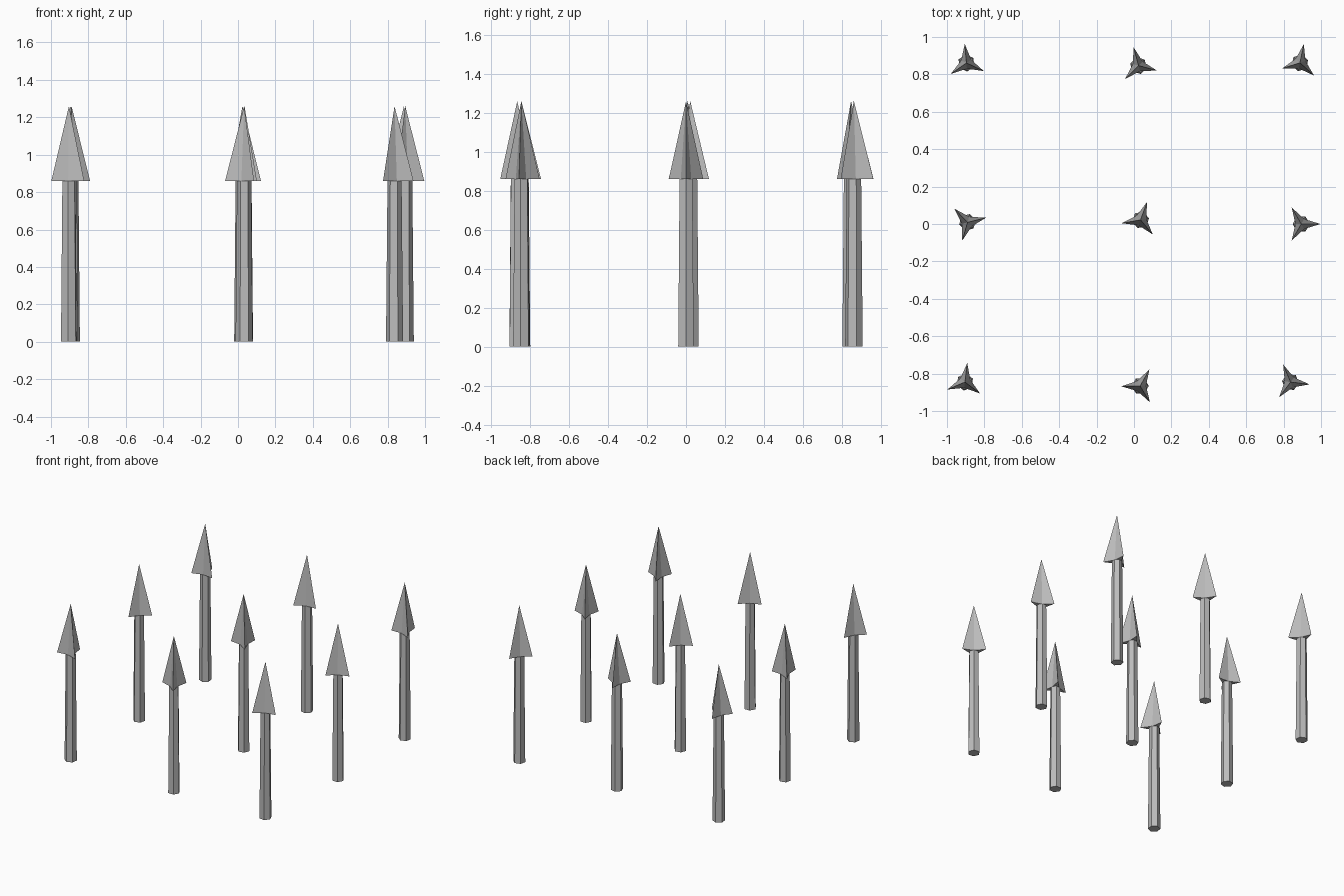
import bpy
import bmesh
from math import radians, cos, sin

cube = bpy.data.objects.get("Cube")
if cube:
    bpy.data.objects.remove(cube, do_unlink=True)

HEAD_BASE, TIP = 0.86, 1.26

metal = bpy.data.materials.new("grey_metal")
metal.use_nodes = True
grey = (0.5, 0.5, 0.5, 1)
metal.diffuse_color = grey
metal.node_tree.nodes["Principled BSDF"].inputs["Base Color"].default_value = grey


def add_object(name, bm, place, turn):
    bmesh.ops.recalc_face_normals(bm, faces=bm.faces)
    mesh = bpy.data.meshes.new(name)
    bm.to_mesh(mesh)
    bm.free()
    mesh.materials.append(metal)
    obj = bpy.data.objects.new(name, mesh)
    obj.location = (*place, 0)
    obj.rotation_euler.z = radians(turn)
    bpy.context.collection.objects.link(obj)


def ring(bm, radii, z):
    """Six points around the axis, alternating between two radii."""
    return [bm.verts.new((radii[i % 2] * cos(radians(60 * i)),
                          radii[i % 2] * sin(radians(60 * i)), z)) for i in range(6)]


def add_shaft(name, place, turn):
    bm = bmesh.new()
    low = ring(bm, (0.046, 0.046), 0)
    high = ring(bm, (0.038, 0.038), HEAD_BASE)
    for i in range(6):
        j = (i + 1) % 6
        bm.faces.new((low[i], low[j], high[j], high[i]))
    bm.faces.new(low)
    bm.faces.new(high)
    add_object(name, bm, place, turn)


def add_head(name, place, turn):
    # three-bladed point: a star base drawn up to a tip
    bm = bmesh.new()
    base = ring(bm, (0.102, 0.031), HEAD_BASE)
    tip = bm.verts.new((0, 0, TIP))
    for i in range(6):
        bm.faces.new((base[i], base[(i + 1) % 6], tip))
    bm.faces.new(base)
    add_object(name, bm, place, turn)


# position and turn of each spike
spikes = {
    "back_right": (-0.896, 0.861, 95),
    "back_middle": (0.024, 0.847, 105),
    "back_left": (0.887, 0.862, 78),
    "middle_right": (-0.890, 0.009, 14),
    "centre": (0.035, 0.022, 70),
    "middle_left": (0.894, 0.0, 0),
    "front_right": (-0.904, -0.845, 83),
    "front_middle": (0.033, -0.866, 61),
    "front_left": (0.837, -0.845, 113),
}
for spot, (x, y, turn) in spikes.items():
    add_shaft(spot + "_shaft", (x, y), turn)
    add_head(spot + "_spearhead", (x, y), turn)
